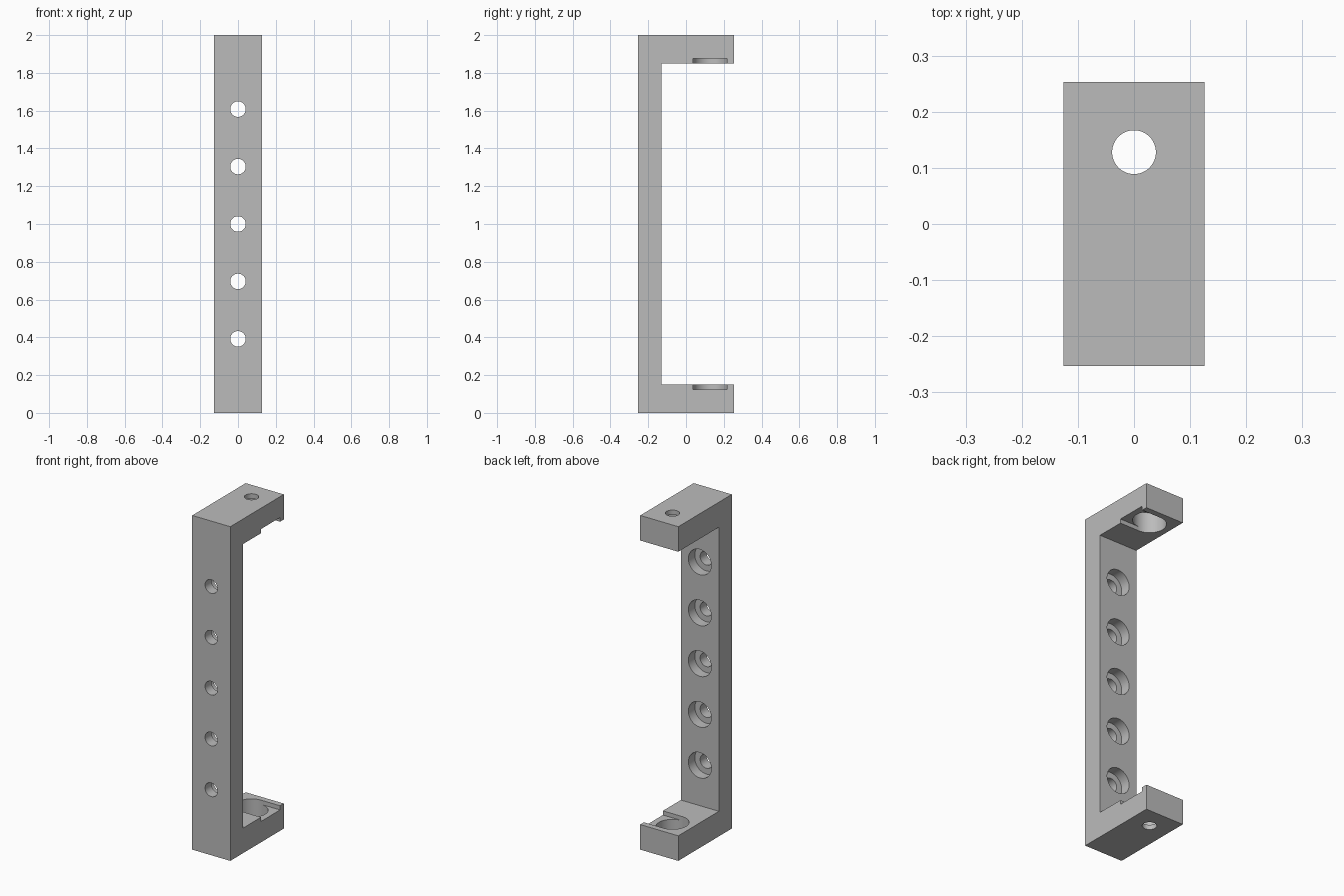
import bpy
import bmesh
from math import radians
from mathutils import Matrix, Vector

if "Cube" in bpy.data.objects:
    bpy.data.objects.remove(bpy.data.objects["Cube"])

HEIGHT, HALF_W, HALF_D = 2.0, 0.126, 0.253
ARM, INNER_Y = 0.15, -0.131          # arm thickness, inner face of the upright
HOLE_Y = 0.128                       # bore position along the arms
SLOT_DEPTH, POCKET_R, BORE_R = 0.025, 0.09, 0.039

grey = bpy.data.materials.new("plain grey")
grey.use_nodes = True
colour = (0.5, 0.5, 0.5, 1)
grey.diffuse_color = colour
grey.node_tree.nodes["Principled BSDF"].inputs["Base Color"].default_value = colour


def finish(name, bm):
    mesh = bpy.data.meshes.new(name)
    bmesh.ops.recalc_face_normals(bm, faces=bm.faces)
    bm.to_mesh(mesh)
    bm.free()
    mesh.materials.append(grey)
    obj = bpy.data.objects.new(name, mesh)
    bpy.context.collection.objects.link(obj)
    return obj


def cylinder(name, start, end, radius):
    start, end = Vector(start), Vector(end)
    axis = end - start
    turn = Vector((0, 0, 1)).rotation_difference(axis).to_matrix().to_4x4()
    bm = bmesh.new()
    bmesh.ops.create_cone(bm, cap_ends=True, segments=64, radius1=radius,
                          radius2=radius, depth=axis.length,
                          matrix=Matrix.Translation((start + end) / 2) @ turn)
    return finish(name, bm)


def box(name, low, high):
    low, high = Vector(low), Vector(high)
    bm = bmesh.new()
    bmesh.ops.create_cube(bm, size=1, matrix=Matrix.Translation((low + high) / 2)
                          @ Matrix.Diagonal((high - low).to_4d()))
    return finish(name, bm)


# C-shaped bracket: side profile extruded across its width
profile = [(-HALF_D, 0), (HALF_D, 0), (HALF_D, ARM), (INNER_Y, ARM),
           (INNER_Y, HEIGHT - ARM), (HALF_D, HEIGHT - ARM),
           (HALF_D, HEIGHT), (-HALF_D, HEIGHT)]
bm = bmesh.new()
side = bm.faces.new([bm.verts.new((-HALF_W, y, z)) for y, z in profile])
result = bmesh.ops.extrude_face_region(bm, geom=[side])
new_verts = [v for v in result["geom"] if isinstance(v, bmesh.types.BMVert)]
bmesh.ops.translate(bm, verts=new_verts, vec=(2 * HALF_W, 0, 0))
bracket = finish("bracket", bm)

cutters = []
# Counterbored screw holes through the upright
for i in range(-2, 3):
    z = HEIGHT / 2 + i * 0.304
    cutters.append(cylinder("screw_hole", (0, -0.4, z), (0, 0, z), 0.041))
    cutters.append(cylinder("screw_recess", (0, -0.192, z), (0, 0, z), 0.076))

# Arm bores, round pockets and shallow slots open on one side
for base, up in ((0, 1), (HEIGHT, -1)):
    def level(h):
        return base + up * h
    cutters.append(cylinder("arm_bore", (0, HOLE_Y, level(-0.1)),
                            (0, HOLE_Y, level(0.1)), BORE_R))
    cutters.append(cylinder("arm_pocket", (0, HOLE_Y, level(0.028)),
                            (0, HOLE_Y, level(0.3)), POCKET_R))
    z_low, z_high = sorted((level(ARM - SLOT_DEPTH), level(0.3)))
    cutters.append(box("arm_slot", (0, HOLE_Y - POCKET_R + 0.0002, z_low),
                       (0.3, HOLE_Y + POCKET_R - 0.0002, z_high)))

bpy.ops.object.select_all(action="DESELECT")
bracket.select_set(True)
bpy.context.view_layer.objects.active = bracket
for cutter in cutters:
    cutter.hide_render = True
    cut = bracket.modifiers.new("cut", "BOOLEAN")
    cut.operation, cut.solver, cut.object = "DIFFERENCE", "EXACT", cutter
    bpy.ops.object.modifier_apply(modifier=cut.name)
for cutter in cutters:
    bpy.data.objects.remove(cutter)

bpy.ops.object.shade_smooth_by_angle(angle=radians(30))
